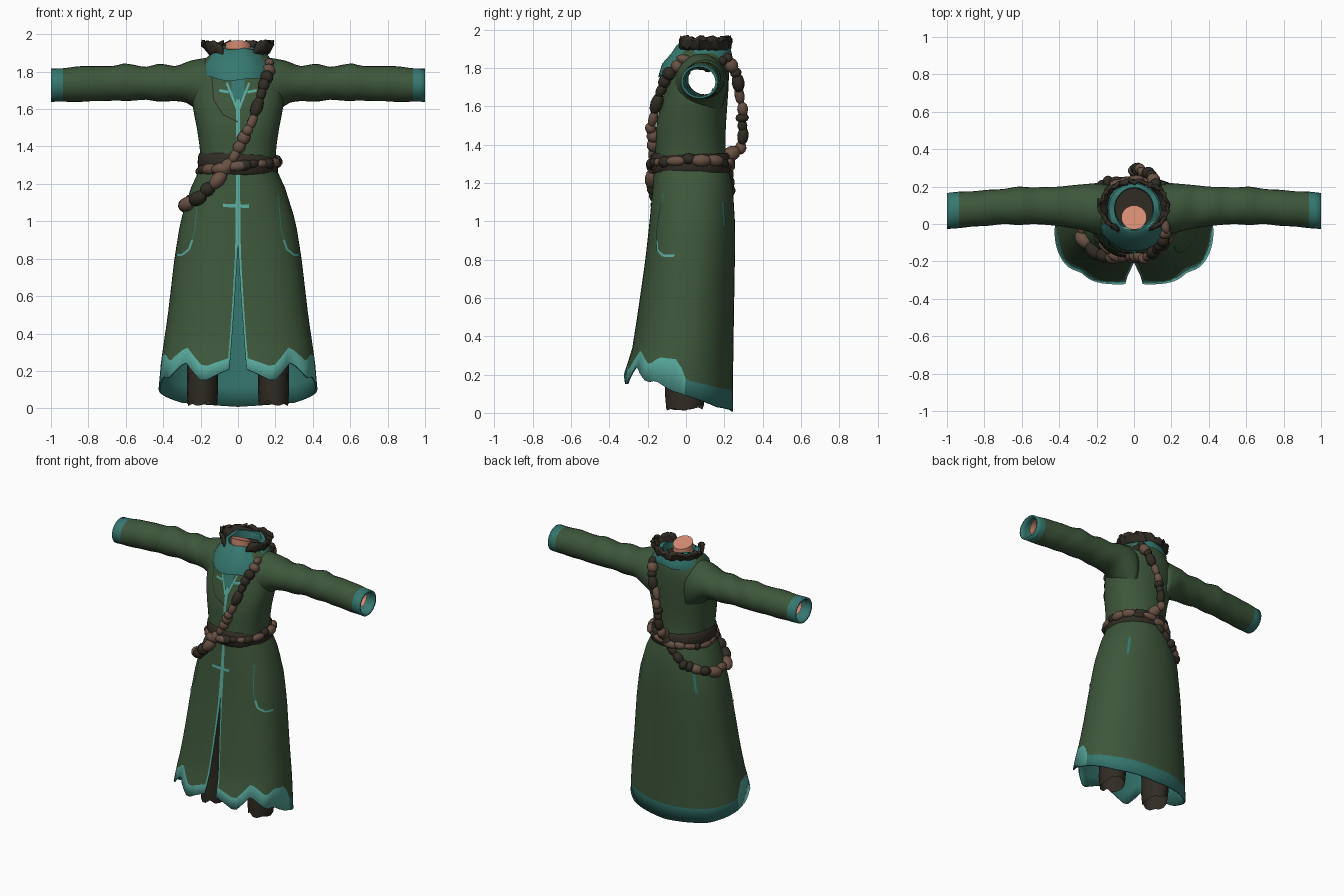
import bpy, bmesh, math, random
from mathutils import Vector, Matrix

random.seed(4)
cube = bpy.data.objects.get("Cube")
if cube:
    bpy.data.objects.remove(cube, do_unlink=True)


def material(name, rgb):
    m = bpy.data.materials.new(name)
    m.use_nodes = True
    m.diffuse_color = (*rgb, 1)
    node = next(n for n in m.node_tree.nodes if n.type == 'BSDF_PRINCIPLED')
    node.inputs["Base Color"].default_value = (*rgb, 1)
    node.inputs["Roughness"].default_value = 0.9
    return m


GREEN = material("forest green", (.047, .093, .043))
LIGHT = material("light teal", (.1, .4, .34))
TEAL = material("deep teal", (.036, .185, .16))
DARK = material("dark brown", (.03, .025, .018))
BROWN = material("rope brown", (.14, .083, .058))
SKIN = material("skin", (.66, .26, .17))


def finish(name, bm, mats, thick=0, mirror=False, angle=45):
    """Turn a bmesh into a shaded object, optionally mirrored and thickened."""
    me = bpy.data.meshes.new(name)
    bm.to_mesh(me)
    bm.free()
    for m in mats:
        me.materials.append(m)
    ob = bpy.data.objects.new(name, me)
    bpy.context.collection.objects.link(ob)
    bpy.ops.object.select_all(action='DESELECT')
    ob.select_set(True)
    bpy.context.view_layer.objects.active = ob
    bpy.ops.object.shade_smooth_by_angle(angle=math.radians(angle))
    if mirror:
        ob.modifiers.new("mirror", 'MIRROR')
    if thick:
        s = ob.modifiers.new("cloth", 'SOLIDIFY')
        s.thickness, s.offset = thick, -1
        s.material_offset, s.material_offset_rim = 2, 1


def loft(name, rings, mats, rule=None, closed=True, caps=False, **kw):
    """Skin a list of rings; rule(row, col, centre) gives a slot, None cuts a hole."""
    bm = bmesh.new()
    vs = [[bm.verts.new(p) for p in r] for r in rings]
    n = len(rings[0])
    for r in range(len(rings) - 1):
        for i in range(n if closed else n - 1):
            j = (i + 1) % n
            quad = (vs[r][i], vs[r][j], vs[r + 1][j], vs[r + 1][i])
            slot = rule(r, i, sum((v.co for v in quad), Vector()) / 4) if rule else 0
            if slot is not None:
                bm.faces.new(quad).material_index = slot
    if caps:
        bm.faces.new(vs[-1])
        bm.faces.new(vs[0][::-1])
    bmesh.ops.remove_doubles(bm, verts=bm.verts, dist=.0005)
    finish(name, bm, mats, **kw)


def interp(table, t):
    for a, b in zip(table, table[1:]):
        if t <= b[0]:
            k = max(0, (t - a[0]) / (b[0] - a[0]))
            return [p + (q - p) * k for p, q in zip(a[1:], b[1:])]
    return table[-1][1:]


def oval_point(rx, yf, yb, z, a, power=1):
    s, c = math.sin(a), math.cos(a)
    return Vector((rx * math.copysign(abs(s) ** power, s),
                   (yf + yb) / 2 - (yb - yf) / 2 * math.copysign(abs(c) ** power, c), z))


def oval(rx, yf, yb, z, n=32, power=1):
    return [oval_point(rx, yf, yb, z, math.tau * i / n, power) for i in range(n)]


# Robe: body outline (height, half width, front, back) and hem (angle, edge, band top)
BODY = [(0, .432, -.345, .245), (.2, .418, -.325, .246), (.33, .4, -.282, .247), (.5, .375, -.255, .25),
        (.8, .34, -.212, .255), (1, .308, -.19, .255), (1.2, .245, -.172, .243), (1.29, .198, -.165, .215),
        (1.4, .205, -.158, .205), (1.5, .22, -.155, .208), (1.6, .24, -.135, .215),
        (1.7, .25, -.105, .222), (1.8, .235, -.075, .225), (1.86, .185, -.05, .215), (1.92, .12, -.03, .2)]
HEM = [(0, .21, .27), (18, .14, .22), (36, .25, .33), (57, .16, .25), (68, .17, .29),
       (86, .11, .28), (96, .09, .17), (135, .03, .13), (180, .008, .115)]
POWER, BACK_POWER, SLIT = .8, .95, .87
COLS = [0, .0032] + [i / 72 for i in range(1, 72)] + [.9968, 1]


def robe_point(u, z):
    gap = .09 * max(0, (SLIT - z) / SLIT) ** 1.25
    a = gap + u * (math.tau - 2 * gap)
    return oval_point(*interp(BODY, z), z, a, POWER if math.cos(a) > 0 else BACK_POWER)


def robe_row(k):
    row = []
    for u in COLS:
        edge, band = interp(HEM, 360 * min(u, 1 - u))
        row.append(robe_point(u, edge if k < 0 else band + (1.25 - band) * k))
    return row


def robe_slot(r, c, p):
    if abs(p.x) > .17 and math.hypot(p.y - .085, p.z - 1.74) < .085:
        return None
    if r == 0:
        return 1 if p.y < 0 else 2
    return 1 if c in (0, len(COLS) - 2) and p.z < 1.64 else 0


rows = [robe_row(k) for k in [-1] + [i / 14 for i in range(15)]]
rows += [[robe_point(u, z / 100) for u in COLS] for z in (*range(129, 190, 4), 192)]
loft("robe", rows, [GREEN, LIGHT, TEAL], robe_slot, closed=False, thick=.01)

# Sleeves: (distance, top, bottom, front, back), softly wrinkled
ARM = [(.13, 1.88, 1.5, -.06, .21), (.2, 1.872, 1.58, -.055, .218), (.27, 1.852, 1.635, -.035, .215),
       (.33, 1.83, 1.642, -.02, .205), (.42, 1.842, 1.64, -.01, .2), (.5, 1.825, 1.65, 0, .195),
       (.61, 1.845, 1.643, -.005, .2), (.68, 1.828, 1.645, 0, .19), (.8, 1.832, 1.64, -.01, .18),
       (.93, 1.82, 1.638, -.02, .172), (1, 1.815, 1.64, -.028, .167)]
sleeve = []
for x in [.13 + .03 * i for i in range(27)] + [.935, .965, 1]:
    top, bot, y0, y1 = interp(ARM, x)
    ring = []
    for i in range(24):
        a = math.tau * i / 24
        w = 1 + .015 * math.sin(42 * x + 2 * a)
        ring.append((x, (y0 + y1) / 2 + (y1 - y0) / 2 * w * math.cos(a),
                     (top + bot) / 2 + (top - bot) / 2 * w * math.sin(a)))
    sleeve.append(ring)
loft("sleeves", sleeve, [GREEN, TEAL, TEAL], lambda r, c, p: int(p.x > .93), thick=.012, mirror=True)
arm_rings = [[(x, .075 + .056 * math.cos(math.tau * i / 16), 1.745 + .056 * math.sin(math.tau * i / 16))
              for i in range(16)] for x in (-.95, 0, .95)]
loft("arm_lining", arm_rings, [SKIN])

# Legs with ragged ends
leg = []
for z, x, r in ((.02, .19, .078), (.1, .19, .084), (.2, .19, .082), (.5, .178, .088), (.9, .13, .1)):
    leg.append([(x + r * math.sin(math.tau * i / 16), -.005 - r * 1.25 * math.cos(math.tau * i / 16),
                 z + (random.uniform(-.01, .025) if z < .05 else 0)) for i in range(16)])
loft("legs", leg, [DARK], mirror=True)

# Scarf draped around the neck, lower at the front
scarf = []
for rx, yf, yb, zf, zb in ((.195, -.145, .24, 1.755, 1.85), (.19, -.125, .24, 1.82, 1.87),
                           (.16, -.08, .232, 1.87, 1.9), (.135, -.05, .215, 1.915, 1.935),
                           (.105, -.035, .195, 1.92, 1.94), (.1, -.02, .19, 1.87, 1.88)):
    ring = oval(rx, yf, yb, 0, 36)
    for i, p in enumerate(ring):
        f = (1 + math.cos(math.tau * i / 36)) / 2
        p.z = zb + (zf - zb) * f ** .8 + .006 * math.sin(5 * math.tau * i / 36)
    scarf.append(ring)
loft("scarf", scarf, [TEAL])

# Ragged fur collar, open at the front
collar = []
for rx, yf, yb, z, jag in ((.14, -.045, .22, 1.875, .006), (.165, -.06, .232, 1.905, .007),
                           (.192, -.058, .238, 1.94, .008), (.192, -.05, .235, 1.96, .012)):
    ring = []
    for i in range(45):
        a = math.radians(30 + 300 * i / 44)
        p = oval_point(rx, yf, yb, z, a)
        ring.append(p + Vector([random.uniform(-jag, jag) for _ in range(3)]))
    collar.append(ring)
loft("fur_collar", collar, [DARK], closed=False, thick=.018, angle=30)

# Neck stump, higher at the front, and the dark opening behind it
neck = [oval(.068, -.03, .1, 1.84, 20), oval(.068, -.03, .1, 1.968, 20)]
for p in neck[1]:
    p.z -= .35 * (p.y + .03)
loft("neck", neck, [SKIN], caps=True)
loft("neck_opening", [oval(.11, -.03, .2, 1.87, 20), oval(.11, -.03, .2, 1.88, 20)], [DARK], caps=True)

# Belt
belt = [oval(.2 + b, -.17 - b, .22 + b, z, 40, .9) for z, b in
        ((1.25, 0), (1.265, .012), (1.305, .016), (1.345, .012), (1.36, 0))]
for ring in belt:
    for p in ring:
        p.z -= .05 * p.x
loft("belt", belt, [DARK])


# Knotted ropes: lumpy beads strung along a closed path
def rope(name, path, radius, brown):
    bm = bmesh.new()
    legs = [(Vector(a), Vector(b)) for a, b in zip(path, path[1:] + path[:1])]
    total = sum((b - a).length for a, b in legs)
    s = 0
    while s < total:
        length = random.uniform(.035, .09)
        d = min(s + length / 2, total - .001)
        for a, b in legs:
            if d <= (b - a).length:
                break
            d -= (b - a).length
        way = (b - a).normalized()
        r = radius * random.uniform(.75, 1.25)
        nudge = Vector([random.uniform(-.006, .006) for _ in range(3)])
        mat = (Matrix.Translation(a + way * d + nudge) @ way.to_track_quat('Z', 'Y').to_matrix().to_4x4()
               @ Matrix.Diagonal((r, r, length * .72, 1)))
        slot = int(random.random() < brown)
        made = bmesh.ops.create_icosphere(bm, subdivisions=2, radius=1, matrix=mat)
        for f in {f for v in made["verts"] for f in v.link_faces}:
            f.material_index = slot
        s += length
    finish(name, bm, [DARK, BROWN], angle=60)


rope("shoulder_rope", [
    (.13, .1, 1.81), (.165, -.01, 1.845), (.155, -.085, 1.77), (.125, -.135, 1.67), (.095, -.165, 1.58),
    (.06, -.185, 1.5), (.01, -.17, 1.4), (-.06, -.175, 1.28), (-.13, -.18, 1.2), (-.21, -.145, 1.13),
    (-.28, -.07, 1.09), (-.29, .06, 1.09), (-.23, .17, 1.12), (-.12, .225, 1.17), (-.03, .225, 1.26),
    (.02, .23, 1.35), (0, .285, 1.38), (.01, .3, 1.5), (.04, .29, 1.62), (.08, .27, 1.75),
    (.12, .225, 1.85)], .033, .45)
waist = oval(.205, -.182, .23, 1.295, 28, .9)
for p in waist:
    p.z += .12 * p.x
rope("waist_rope", waist, .027, .6)


# Painted trim laid on the cloth
def ribbon(name, mat, points, width, back=False, sides=(1, -1)):
    bm = bmesh.new()
    power = BACK_POWER if back else POWER
    for side in sides:
        for (x0, z0), (x1, z1) in zip(points, points[1:]):
            d = Vector((x1 - x0, z1 - z0))
            n = Vector((-d.y, d.x)).normalized() * width / 2
            last = None
            for i in range(7):
                c = Vector((x0, z0)) + d * i / 6
                pair = []
                for x, z in (c + n, c - n):
                    rx, yf, yb = interp(BODY, z)
                    s = min(abs(x) / rx, .995) ** (1 / power)
                    y = (yb - yf) / 2 * math.sqrt(1 - s * s) ** power + .006
                    pair.append(bm.verts.new((x * side, (yf + yb) / 2 + (y if back else -y), z)))
                if last:
                    f = bm.faces.new((last[0], last[1], pair[1], pair[0]))
                    f.normal_update()
                    if (f.normal.y > 0) != back:
                        f.normal_flip()
                last = pair
    finish(name, bm, [mat])


ribbon("pocket_seam", TEAL, [(.215, 1.14), (.23, .96), (.245, .9)], .005)
ribbon("pocket_trim", LIGHT, [(.245, .9), (.262, .85), (.3, .82), (.328, .82)], .011)
ribbon("back_trim", TEAL, [(.2, 1.1), (.225, .96)], .014, back=True)
ribbon("front_clasp", LIGHT, [(-.08, 1.085), (.06, 1.08)], .018, sides=(1,))
ribbon("shirt_panel", TEAL, [(0, 1.79), (0, 1.65)], .07, sides=(1,))
ribbon("neckline_trim", LIGHT, [(.06, 1.74), (.005, 1.6)], .012)
ribbon("chest_tabs", LIGHT, [(.05, 1.69), (.1, 1.7)], .014)
ribbon("lapel_seam", DARK, [(-.14, 1.77), (-.13, 1.65), (-.08, 1.57), (0, 1.53)], .006, sides=(1,))
